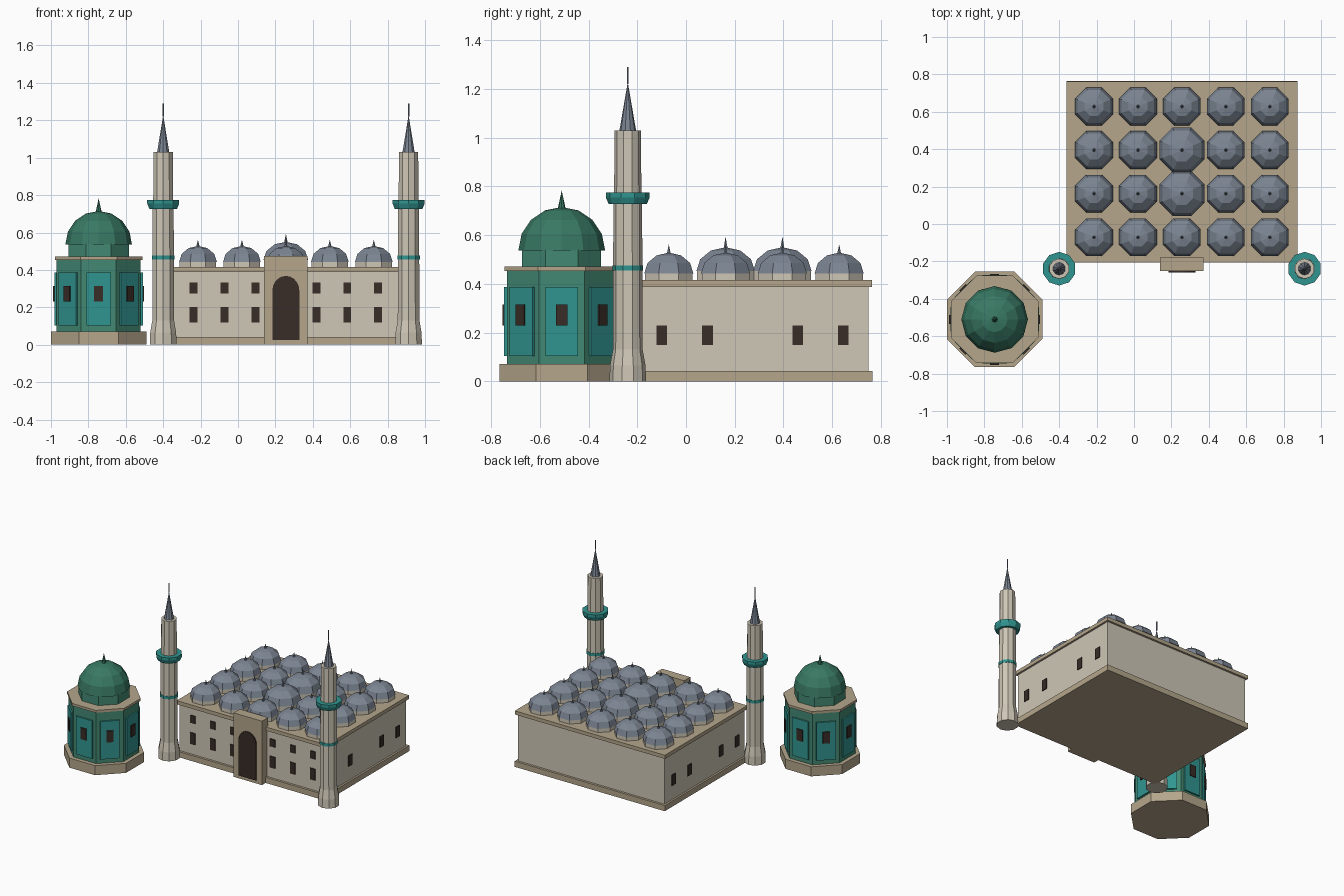
import bpy, bmesh
from math import pi, sin, cos
from mathutils import Matrix, Vector

if "Cube" in bpy.data.objects:
    bpy.data.objects.remove(bpy.data.objects["Cube"])


def material(name, r, g, b):
    m = bpy.data.materials.new(name)
    m.diffuse_color = (r, g, b, 1)
    m.use_nodes = True
    m.node_tree.nodes["Principled BSDF"].inputs["Base Color"].default_value = m.diffuse_color
    return m


STONE = material("stone", .62, .57, .47)
TRIM = material("trim", .46, .38, .26)
LEAD = material("lead", .20, .235, .29)
GREEN = material("green_tile", .055, .25, .17)
TEAL = material("teal_tile", .03, .30, .28)
DOME = material("green_dome", .04, .19, .125)
DARK = material("dark_opening", .04, .025, .02)


def finish(name, bm, mat):
    bmesh.ops.recalc_face_normals(bm, faces=bm.faces)
    me = bpy.data.meshes.new(name)
    bm.to_mesh(me)
    bm.free()
    me.materials.append(mat)
    ob = bpy.data.objects.new(name, me)
    bpy.context.collection.objects.link(ob)
    return ob


def box(name, mat, x0, x1, y0, y1, z0, z1, xf=None):
    bm = bmesh.new()
    bmesh.ops.create_cube(bm, size=1)
    for v in bm.verts:
        v.co = Vector(((x0 + x1) / 2 + v.co.x * (x1 - x0),
                       (y0 + y1) / 2 + v.co.y * (y1 - y0),
                       (z0 + z1) / 2 + v.co.z * (z1 - z0)))
    if xf:
        bm.transform(xf)
    return finish(name, bm, mat)


def lathe(name, mat, x, y, profile, n, phase=0.0):
    """Closed n-sided turned solid from (radius, z) points, bottom to top."""
    bm = bmesh.new()
    rings = []
    for r, z in profile:
        if r == 0:
            rings.append([bm.verts.new((x, y, z))])
        else:
            rings.append([bm.verts.new((x + r * cos(phase + 2 * pi * i / n),
                                        y + r * sin(phase + 2 * pi * i / n), z)) for i in range(n)])
    for a, b in zip(rings, rings[1:]):
        for i in range(n):
            j = (i + 1) % n
            if len(b) == 1:
                bm.faces.new((a[i], a[j], b[0]))
            else:
                bm.faces.new((a[i], a[j], b[j], b[i]))
    bm.faces.new(rings[0])
    if len(rings[-1]) > 1:
        bm.faces.new(rings[-1])
    return finish(name, bm, mat)


def dome_profile(r, z, h, steps):
    pts = [(r * cos(pi / 2 * k / steps), z + h * sin(pi / 2 * k / steps)) for k in range(steps)]
    return pts + [(0, z + h)]


OCT = pi / 8            # octagons have flats facing the axes
FLAT = cos(pi / 8)      # apothem / radius of an octagon
CX, CY = .256, .279     # centre of the prayer hall

# Prayer hall: plinth, walls, cornice
box("hall_plinth", TRIM, CX - .617, CX + .617, CY - .486, CY + .486, 0, .042)
box("hall_walls", STONE, CX - .603, CX + .603, CY - .469, CY + .469, .042, .388)
box("hall_cornice", TRIM, CX - .617, CX + .617, CY - .484, CY + .484, .388, .415)

# Roof domes, 5 x 4, the middle two larger
for i in range(5):
    for j in range(4):
        x, y = CX + (i - 2) * .235, CY + (j - 1.5) * .233
        big = i == 2 and j in (1, 2)
        r, z, h, tip = (.130, .452, .098, .594) if big else (.109, .443, .085, .562)
        lathe("roof_dome_drum", STONE, x, y, [(r * .97, .415), (r * .97, z)], 8, OCT)
        lathe("roof_dome", LEAD, x, y, dome_profile(r, z, h, 3), 8, OCT)
        lathe("roof_dome_finial", LEAD, x, y, [(.011, z + h - .012), (0, tip)], 6)

# Portal with arched door
box("portal", TRIM, CX - .116, CX + .116, -.25, -.178, 0, .475)
bm = bmesh.new()
outline = [(-.072, .025), (.072, .025)]
outline += [(.072 * cos(pi * k / 10), .29 + .078 * sin(pi * k / 10)) for k in range(11)]
face = bm.faces.new([bm.verts.new((CX + x, -.245, z)) for x, z in outline])
ext = bmesh.ops.extrude_face_region(bm, geom=[face])
bmesh.ops.translate(bm, vec=(0, -.013, 0),
                    verts=[e for e in ext["geom"] if isinstance(e, bmesh.types.BMVert)])
finish("portal_door", bm, DARK)

# Hall windows, mirrored about the centre line
wall_y = CY - .469
for s in (-1, 1):
    for dx in (.163, .328, .493):
        x = CX + s * dx
        box("front_window_lower", DARK, x - .021, x + .021, wall_y - .006, wall_y + .01, .118, .203)
        box("front_window_upper", DARK, x - .021, x + .021, wall_y - .006, wall_y + .01, .275, .332)
    for y in (-.099, .088, .458, .645):
        x = CX + s * .602
        box("side_window", DARK, x - .007, x + .007, y - .022, y + .022, .148, .228)

# Minarets, ten-sided
for s in (-1, 1):
    x, y, a = CX + s * .656, -.239, pi / 2
    lathe("minaret_shaft_lower", STONE, x, y,
          [(.075, 0), (.073, .065), (.061, .13), (.059, .73)], 10, a)
    lathe("minaret_band", TEAL, x, y, [(.063, .455), (.063, .476)], 10, a)
    lathe("minaret_balcony", TEAL, x, y,
          [(.062, .727), (.078, .727), (.09, .755), (.09, .775)], 10, a)
    lathe("minaret_shaft_upper", STONE, x, y, [(.056, .775), (.054, 1.03)], 10, a)
    lathe("minaret_spire", LEAD, x, y, [(.034, 1.03), (0, 1.228)], 10, a)
    lathe("minaret_finial", LEAD, x, y, [(.004, 1.22), (.004, 1.29)], 6)

# Octagonal tomb
TX, TY = -.745, -.51
lathe("tomb_base", TRIM, TX, TY, [(.255 / FLAT, 0), (.255 / FLAT, .071)], 8, OCT)
lathe("tomb_body", GREEN, TX, TY, [(.225 / FLAT, .071), (.225 / FLAT, .453)], 8, OCT)
lathe("tomb_cornice", TRIM, TX, TY, [(.234 / FLAT, .453), (.234 / FLAT, .471)], 8, OCT)
lathe("tomb_drum", GREEN, TX, TY, [(.162 / FLAT, .471), (.162 / FLAT, .54)], 8, OCT)
lathe("tomb_dome", DOME, TX, TY, dome_profile(.178, .537, .178, 4), 12)
lathe("tomb_finial", DOME, TX, TY, [(.018, .70), (0, .783)], 8)
for k in range(8):
    xf = Matrix.Translation((TX, TY, 0)) @ Matrix.Rotation(k * pi / 4, 4, 'Z')
    box("tomb_panel", TEAL, .22, .236, -.066, .066, .104, .386, xf)
    box("tomb_window", DARK, .23, .243, -.024, .024, .23, .315, xf)
